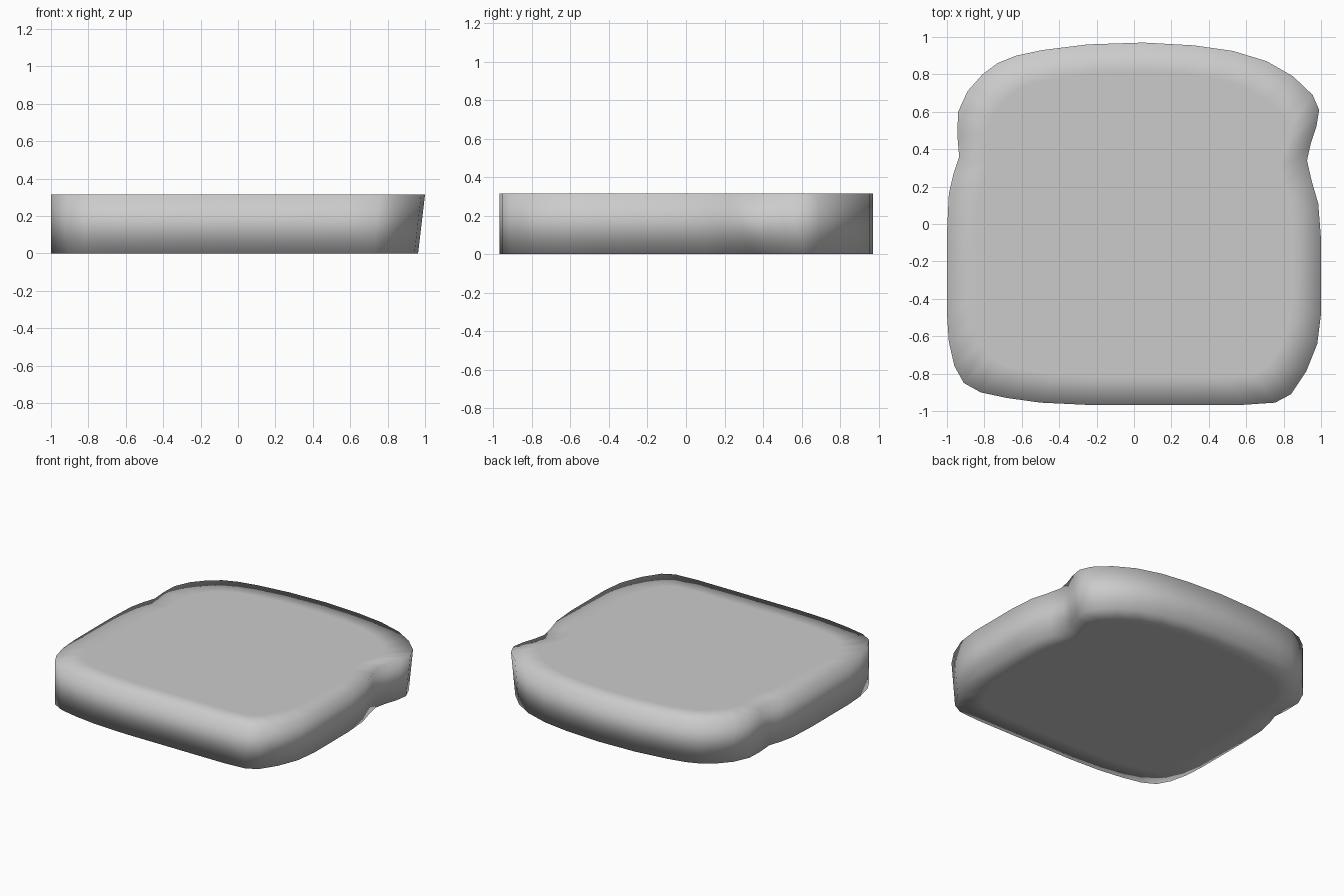
import bpy, bmesh

HEIGHT = 0.315
# Slice outline seen from above, clockwise from the middle of the rear crust
OUTLINE = [
    (0.05, 0.97), (0.32, 0.955), (0.53, 0.925), (0.71, 0.87), (0.85, 0.79),
    (0.955, 0.69), (0.99, 0.61), (0.975, 0.52), (0.945, 0.43), (0.925, 0.34),
    (0.95, 0.23), (0.985, 0.11), (1.0, -0.08), (1.0, -0.48), (0.98, -0.64),
    (0.92, -0.79), (0.84, -0.91), (0.755, -0.955), (0.58, -0.967),
    (0.2, -0.967), (-0.25, -0.967), (-0.5, -0.955), (-0.68, -0.93),
    (-0.82, -0.9), (-0.91, -0.85), (-0.96, -0.76), (-0.99, -0.63),
    (-1.0, -0.48), (-1.0, -0.05), (-0.99, 0.16), (-0.965, 0.27),
    (-0.935, 0.36), (-0.945, 0.48), (-0.94, 0.6), (-0.89, 0.71),
    (-0.81, 0.8), (-0.73, 0.86), (-0.63, 0.9), (-0.49, 0.93), (-0.25, 0.96),
]

bm = bmesh.new()


def ring(scale, z, lean=1.0):
    return [bm.verts.new((x * scale * (lean if x > 0 else 1), y * scale, z))
            for x, y in OUTLINE]


# Inner rings keep the two broad faces flat while the crust shades smoothly
LEAN = 0.963
rings = [ring(0.84, 0, LEAN), ring(1, 0, LEAN), ring(1, HEIGHT), ring(0.84, HEIGHT)]
n = len(OUTLINE)
for low, high in zip(rings, rings[1:]):
    for i in range(n):
        j = (i + 1) % n
        bm.faces.new((low[i], low[j], high[j], high[i]))
bm.faces.new(rings[0])
bm.faces.new(rings[-1])
bmesh.ops.recalc_face_normals(bm, faces=bm.faces)
for f in bm.faces:
    f.smooth = True

mesh = bpy.data.meshes.new("bread_slice")
bm.to_mesh(mesh)
bm.free()
obj = bpy.data.objects.new("bread_slice", mesh)
bpy.context.collection.objects.link(obj)
